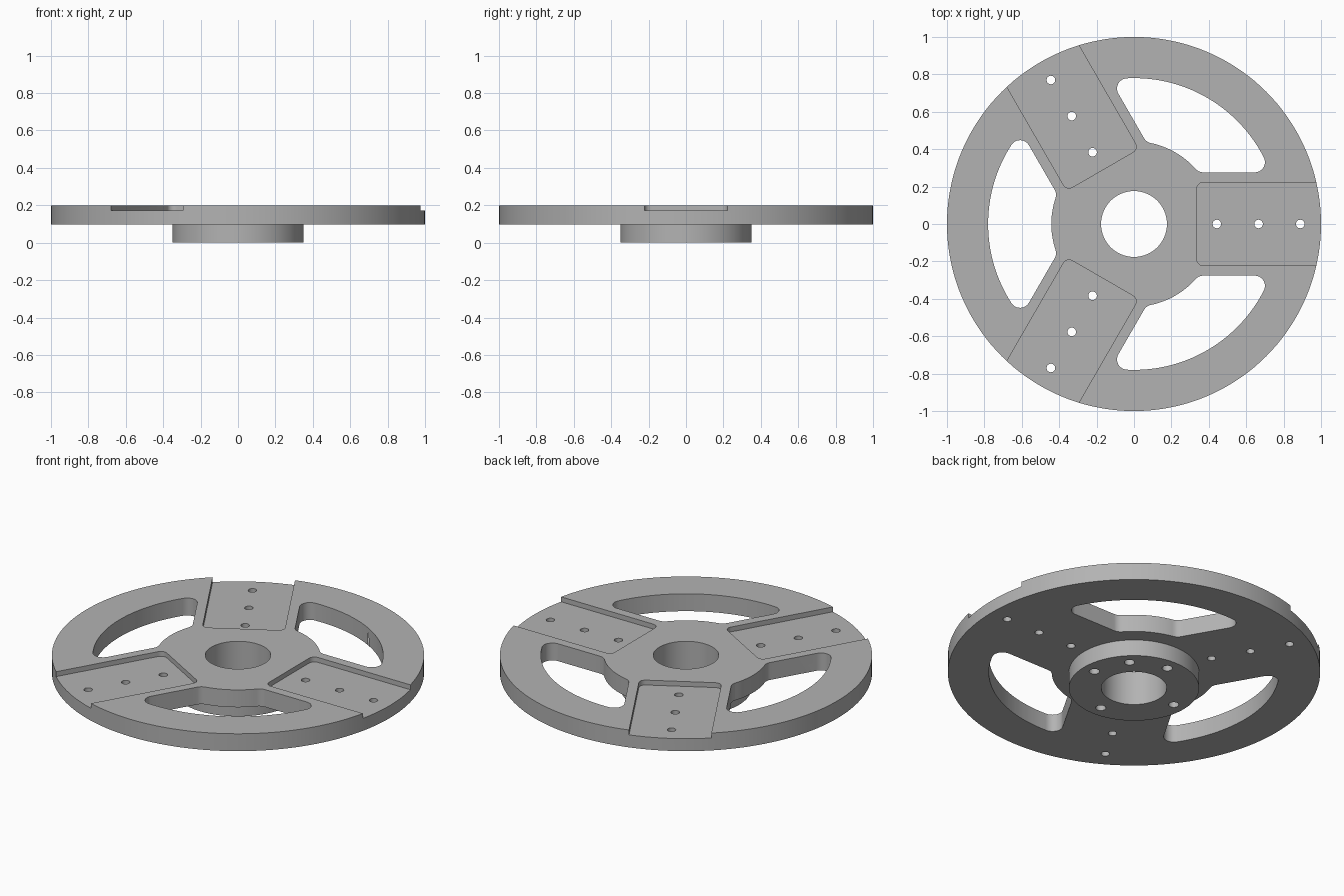
import bpy, bmesh
from math import sin, cos, pi, radians, atan2, sqrt, tau
from mathutils import Matrix, Vector

if "Cube" in bpy.data.objects:
    bpy.data.objects.remove(bpy.data.objects["Cube"])

HUB_Z, TOP_Z, POCKET_Z = 0.097, 0.2, 0.171
BORE_R, HUB_R = 0.176, 0.35
SPOKES = [0, 120, 240]

grey = bpy.data.materials.new("machined grey")
grey.use_nodes = True
colour = (0.45, 0.45, 0.45, 1)
grey.diffuse_color = colour
grey.node_tree.nodes["Principled BSDF"].inputs["Base Color"].default_value = colour


def make_object(name, bm):
    bmesh.ops.recalc_face_normals(bm, faces=bm.faces)
    mesh = bpy.data.meshes.new(name)
    bm.to_mesh(mesh)
    bm.free()
    mesh.materials.append(grey)
    obj = bpy.data.objects.new(name, mesh)
    bpy.context.collection.objects.link(obj)
    return obj


def arc(cx, cy, r, a0, a1, n):
    return [(cx + r * cos(a0 + (a1 - a0) * i / n),
             cy + r * sin(a0 + (a1 - a0) * i / n)) for i in range(n + 1)]


def add_prism(bm, outline, z0, z1, angle=0):
    """Extrude a flat outline upward, turned about the wheel axis."""
    turn = Matrix.Rotation(radians(angle), 3, 'Z')
    face = bm.faces.new([bm.verts.new(turn @ Vector((x, y, z0))) for x, y in outline])
    ext = bmesh.ops.extrude_face_region(bm, geom=[face])
    verts = [g for g in ext["geom"] if isinstance(g, bmesh.types.BMVert)]
    bmesh.ops.translate(bm, verts=verts, vec=(0, 0, z1 - z0))


def window_outline():
    """Rounded opening between two spokes, symmetric about 60 degrees."""
    edge, outer, inner, r = 0.276, 0.78, 0.442, 0.055
    cy = edge + r
    ox, ix = sqrt((outer - r) ** 2 - cy ** 2), sqrt((inner + r) ** 2 - cy ** 2)
    ao, ai = atan2(cy, ox), atan2(cy, ix)
    axis = pi / 3
    # from the middle of the inner rim, along the spoke edge, to the outer rim
    half = arc(0, 0, inner, axis, ai, 10)
    half += arc(ix, cy, r, ai + pi, 1.5 * pi, 6)[1:]
    half += arc(ox, cy, r, -pi / 2, ao, 12)
    half += arc(0, 0, outer, ao, axis, 20)[1:]
    c, s = cos(2 * axis), sin(2 * axis)
    mirrored = [(c * x + s * y, s * x - c * y) for x, y in half[1:-1]]
    return half + mirrored[::-1]


# Wheel body: flange, hub and centre bore turned as one solid
bm = bmesh.new()
profile = [(BORE_R, 0), (HUB_R, 0), (HUB_R, HUB_Z), (1, HUB_Z), (1, TOP_Z), (BORE_R, TOP_Z)]
ring = [bm.verts.new((r, 0, z)) for r, z in profile]
edges = [bm.edges.new((ring[i], ring[i - 1])) for i in range(len(ring))]
bmesh.ops.spin(bm, geom=ring + edges, cent=(0, 0, 0), axis=(0, 0, 1),
               angle=tau, steps=144, use_merge=True)
bmesh.ops.remove_doubles(bm, verts=bm.verts, dist=1e-5)
wheel = make_object("wheel_body", bm)

# Openings, through holes and blind hub holes
bm = bmesh.new()
for a in SPOKES:
    add_prism(bm, window_outline(), 0.05, 0.3, a)
    for x in (0.443, 0.666, 0.889):
        add_prism(bm, arc(x, 0, 0.023, 0, tau, 24)[:-1], 0.05, 0.3, a)
for a in (0, 45, 90, 180, 270):
    add_prism(bm, arc(0.278, 0, 0.028, 0, tau, 24)[:-1], -0.05, 0.1, a)
hole_cutter = make_object("hole_cutter", bm)

# Shallow pockets with rounded inner corners, open at the rim
bm = bmesh.new()
x0, w, r = 0.335, 0.222, 0.035
pocket = [(1.1, -w), (1.1, w)]
pocket += arc(x0 + r, w - r, r, pi / 2, pi, 6) + arc(x0 + r, r - w, r, pi, 1.5 * pi, 6)
for a in SPOKES:
    add_prism(bm, pocket, POCKET_Z, 0.3, a)
pocket_cutter = make_object("pocket_cutter", bm)

bpy.context.view_layer.objects.active = wheel
for cutter in (hole_cutter, pocket_cutter):
    cutter.hide_render = True
    mod = wheel.modifiers.new(cutter.name, 'BOOLEAN')
    mod.operation, mod.solver, mod.object = 'DIFFERENCE', 'EXACT', cutter
    bpy.ops.object.modifier_apply(modifier=mod.name)
    bpy.data.objects.remove(cutter)

bpy.ops.object.select_all(action='DESELECT')
wheel.select_set(True)
bpy.ops.object.shade_smooth_by_angle(angle=radians(30))
